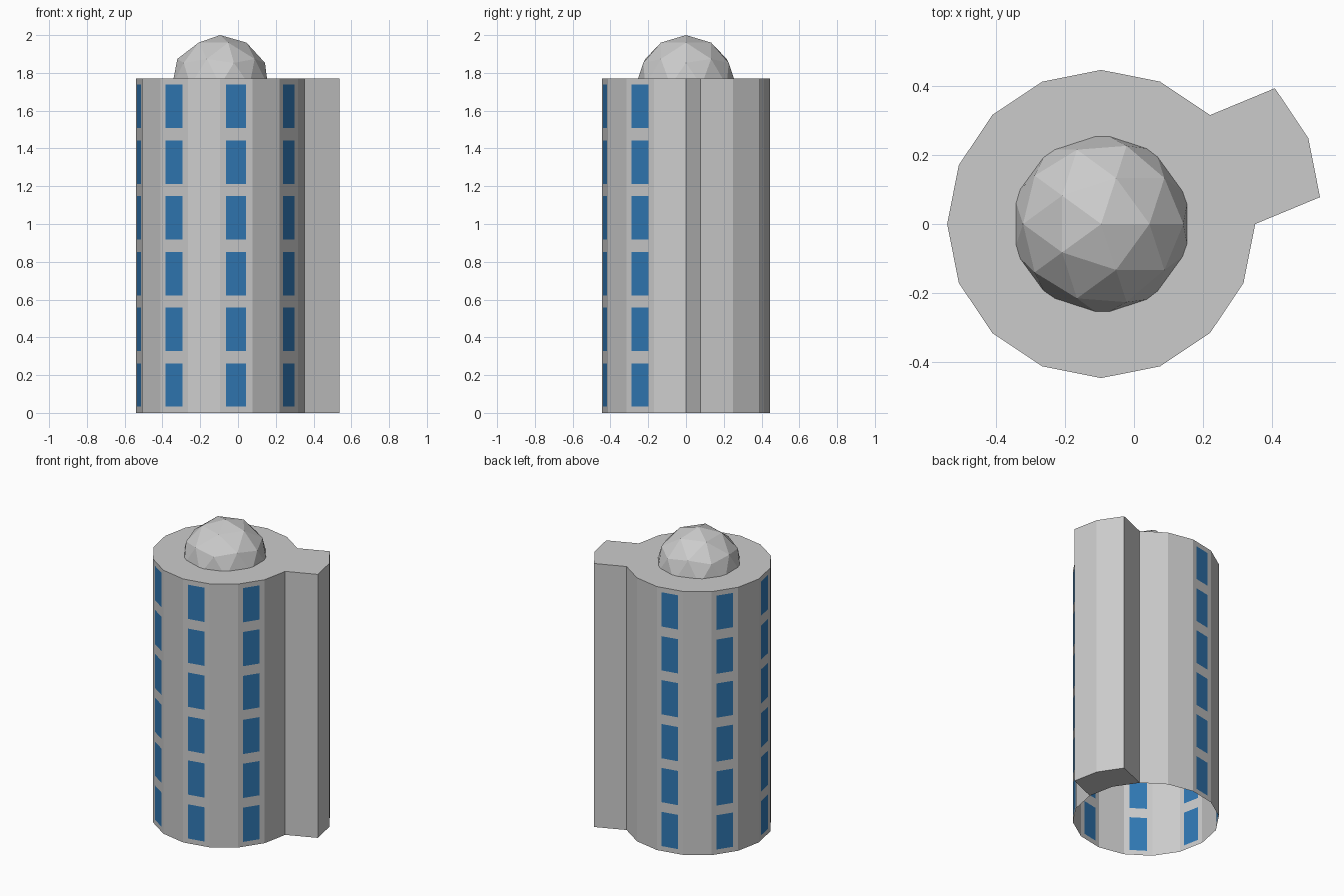
import bpy, bmesh, math
from mathutils import Vector

if "Cube" in bpy.data.objects:
    bpy.data.objects.remove(bpy.data.objects["Cube"])

CX, R, H, SIDES = -0.095, 0.446, 1.77, 16
STEP = math.tau / SIDES
FLOORS, WIN_H = 6, 0.23


def ring_point(i, r, z):
    return Vector((CX + r * math.cos(i * STEP), r * math.sin(i * STEP), z))


def make_object(name, faces, color=None):
    bm = bmesh.new()
    for f in faces:
        bm.faces.new([bm.verts.new(p) for p in f])
    bmesh.ops.remove_doubles(bm, verts=bm.verts, dist=1e-5)
    mesh = bpy.data.meshes.new(name)
    bm.to_mesh(mesh)
    bm.free()
    ob = bpy.data.objects.new(name, mesh)
    bpy.context.collection.objects.link(ob)
    if color:
        mat = bpy.data.materials.new(name)
        mat.diffuse_color = (*color, 1)
        mat.use_nodes = True
        mat.node_tree.nodes["Principled BSDF"].inputs["Base Color"].default_value = mat.diffuse_color
        mesh.materials.append(mat)
    return ob


def wall_quad(a, b, z0, z1):
    return [Vector((p.x, p.y, z)) for p, z in ((a, z0), (b, z0), (b, z1), (a, z1))]


# Tower wall: 16 facets, open below; facets 0 and 1 open into the side bay
floor_h = H / FLOORS
rows = [0.0]
for k in range(FLOORS):
    low = k * floor_h + (floor_h - WIN_H) / 2
    rows += [low, low + WIN_H]
rows.append(H)

walls, windows = [], []
for i in range(2, SIDES):
    a, b = ring_point(i, R, 0), ring_point(i + 1, R, 0)
    if i < 4 or i % 2:
        walls.append(wall_quad(a, b, 0, H))
        continue
    # Every other facet carries a column of flush windows
    cuts = [a.lerp(b, t) for t in (0, 0.19, 0.81, 1)]
    for c in range(3):
        for r in range(len(rows) - 1):
            target = windows if c == 1 and r % 2 else walls
            target.append(wall_quad(cuts[c], cuts[c + 1], rows[r], rows[r + 1]))
make_object("tower_wall", walls)
make_object("windows", windows, (0.03, 0.19, 0.46))

# Side bay: two facets pushed outwards, closed above and below
push = Vector((math.cos(STEP), math.sin(STEP), 0)) * 0.203
inner = [ring_point(i, R, 0) for i in range(3)]
outer = [p + push for p in inner]
path = [inner[0], *outer, inner[2]]
bay = [wall_quad(p, q, 0, H) for p, q in zip(path, path[1:])]
up = Vector((0, 0, H))
for i in range(2):
    cap = [inner[i], outer[i], outer[i + 1], inner[i + 1]]
    bay.append([p + up for p in cap])
    bay.append(cap[::-1])
make_object("side_bay", bay)


# Roof: flat outer ring, darker inner disc
r_in = 0.297
make_object("roof", [[ring_point(i, r_in, H), ring_point(i, R, H),
                      ring_point(i + 1, R, H), ring_point(i + 1, r_in, H)]
                     for i in range(SIDES)])
make_object("roof_disc", [[ring_point(i, r_in, H) for i in range(SIDES)]],
            (0.6, 0.6, 0.6))

# Dome: low-poly sphere cut off at the roof
bm = bmesh.new()
bmesh.ops.create_icosphere(bm, subdivisions=2, radius=0.266)
bmesh.ops.translate(bm, verts=bm.verts, vec=(CX, 0, 2 - 0.266))
bmesh.ops.bisect_plane(bm, geom=bm.verts[:] + bm.edges[:] + bm.faces[:],
                       plane_co=(0, 0, H), plane_no=(0, 0, 1), clear_inner=True)
mesh = bpy.data.meshes.new("dome")
bm.to_mesh(mesh)
bm.free()
bpy.context.collection.objects.link(bpy.data.objects.new("dome", mesh))
